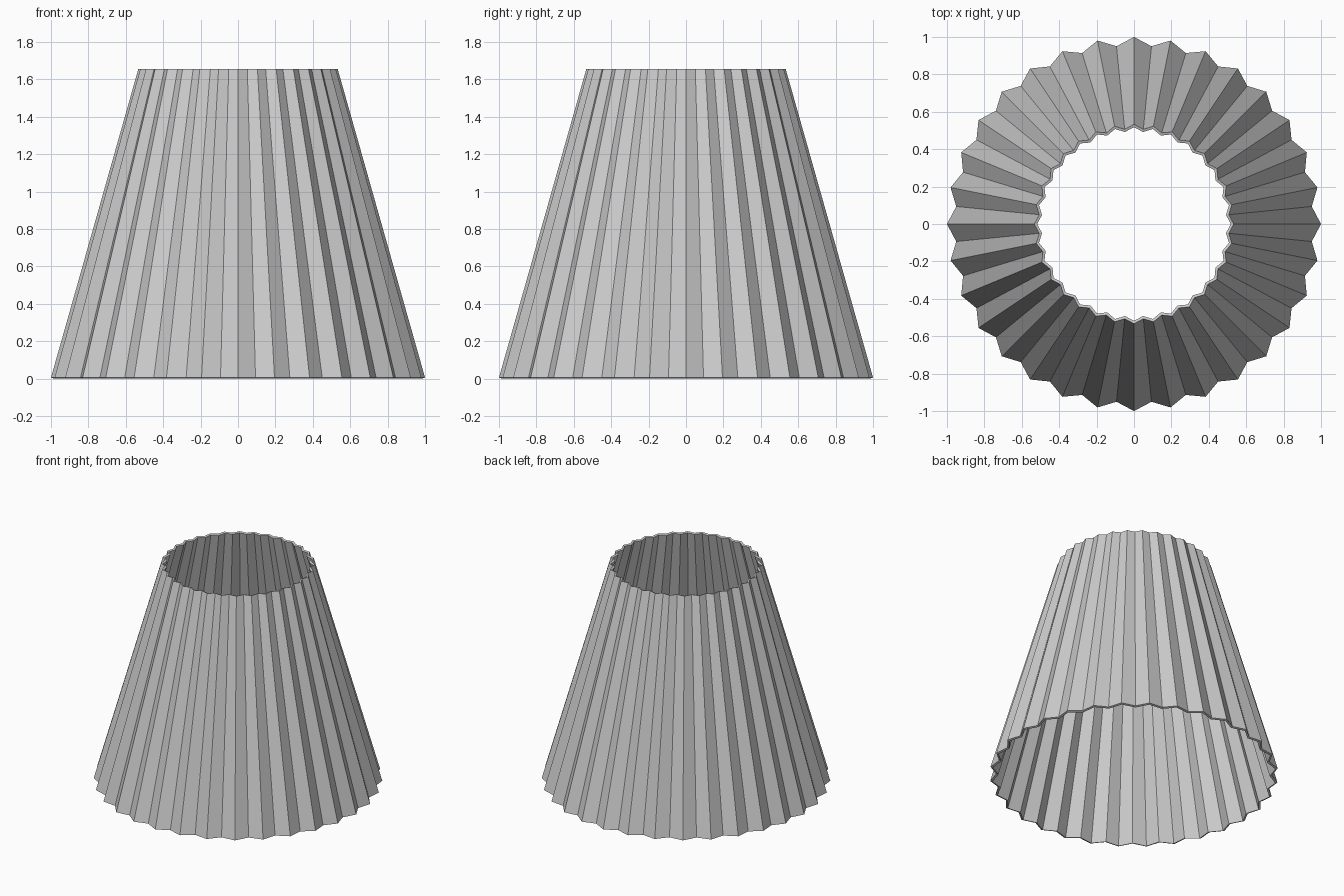
import bpy
import bmesh
from math import cos, sin, pi

cube = bpy.data.objects.get("Cube")
if cube:
    bpy.data.objects.remove(cube, do_unlink=True)

PLEATS = 32
HEIGHT = 1.655
WALL = 0.015   # horizontal wall thickness
DROP = 0.005   # the wall ends are square to the slope, so the inside sits lower

grey = bpy.data.materials.new("light grey")
grey.use_nodes = True
colour = (0.6, 0.6, 0.6, 1)
grey.diffuse_color = colour
grey.node_tree.nodes["Principled BSDF"].inputs["Base Color"].default_value = colour


def pleated_ring(bm, ridge, valley, z):
    """Closed zigzag ring with a ridge on each axis."""
    ring = []
    for i in range(2 * PLEATS):
        a = pi * i / PLEATS
        r = valley if i % 2 else ridge
        ring.append(bm.verts.new((r * cos(a), r * sin(a), z)))
    return ring


# Pleated shade: outer wall, top rim, inner wall and bottom rim
bm = bmesh.new()
rings = [
    pleated_ring(bm, 1.0, 0.955, DROP),
    pleated_ring(bm, 0.533, 0.509, HEIGHT),
    pleated_ring(bm, 0.533 - WALL, 0.509 - WALL, HEIGHT - DROP),
    pleated_ring(bm, 1.0 - WALL, 0.955 - WALL, 0),
]
for k, low in enumerate(rings):
    high = rings[(k + 1) % len(rings)]
    for i in range(len(low)):
        j = (i + 1) % len(low)
        bm.faces.new((low[i], low[j], high[j], high[i]))
bmesh.ops.recalc_face_normals(bm, faces=bm.faces)

mesh = bpy.data.meshes.new("pleated_lamp_shade")
bm.to_mesh(mesh)
bm.free()
mesh.materials.append(grey)
shade = bpy.data.objects.new("pleated_lamp_shade", mesh)
bpy.context.collection.objects.link(shade)
